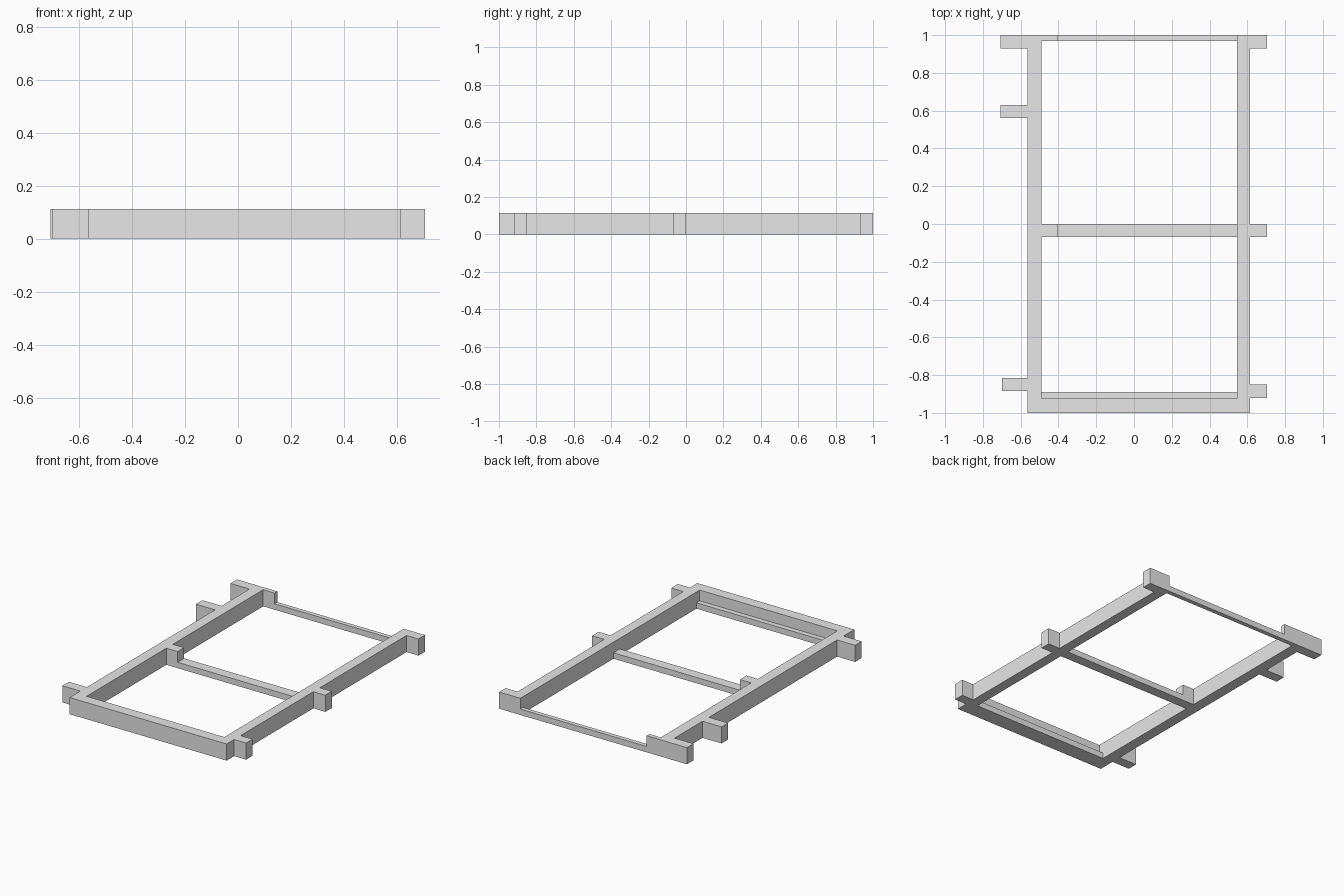
import bpy

cube = bpy.data.objects.get("Cube")
if cube:
    bpy.data.objects.remove(cube, do_unlink=True)

# One plain grey for the whole frame
GREY = (0.8, 0.8, 0.8, 1)
mat = bpy.data.materials.new("plain_grey")
mat.use_nodes = True
mat.diffuse_color = GREY
mat.node_tree.nodes["Principled BSDF"].inputs["Base Color"].default_value = GREY

FULL, LOW = 0.113, 0.04          # beam heights
OUT_R, IN_R = -0.565, -0.49      # right rail sides
IN_L, OUT_L = 0.545, 0.615       # left rail sides
FRONT_IN = -0.925                # inner side of the front beam


def beam(name, x0, x1, y0, y1, height=FULL):
    """Box standing on the ground, given by its extents."""
    bpy.ops.mesh.primitive_cube_add(
        size=1, location=((x0 + x1) / 2, (y0 + y1) / 2, height / 2))
    ob = bpy.context.object
    ob.name = name
    ob.scale = (x1 - x0, y1 - y0, height)
    bpy.ops.object.transform_apply(location=False, rotation=False, scale=True)
    ob.data.materials.append(mat)
    return ob


# Long side rails and the front beam
beam("right_rail", OUT_R, IN_R, FRONT_IN, 1)
beam("left_rail", IN_L, OUT_L, FRONT_IN, 1)
beam("front_beam", OUT_R, OUT_L, -1, FRONT_IN)

# Low ledge behind the front beam
beam("front_ledge", IN_R, IN_L, FRONT_IN, -0.89, LOW)

# Low cross bars, each with a full-height block at the right rail
BLOCK_END = -0.405
for name, y0, y1 in (("middle", -0.07, 0), ("back", 0.97, 1)):
    beam(name + "_block", IN_R, BLOCK_END, y0, y1)
    beam(name + "_cross_bar", BLOCK_END, IN_L, y0, y1, LOW)

# Short stubs outside the rails
STUB = 0.07
for name, y in (("front", -0.92), ("middle", -0.07), ("back", 0.93)):
    beam("left_" + name + "_stub", OUT_L, 0.705, y, y + STUB)
for name, x, y in (("front", -0.7, -0.885), ("middle", -0.708, 0.56),
                   ("back", -0.708, 0.93)):
    beam("right_" + name + "_stub", x, OUT_R, y, y + STUB)
